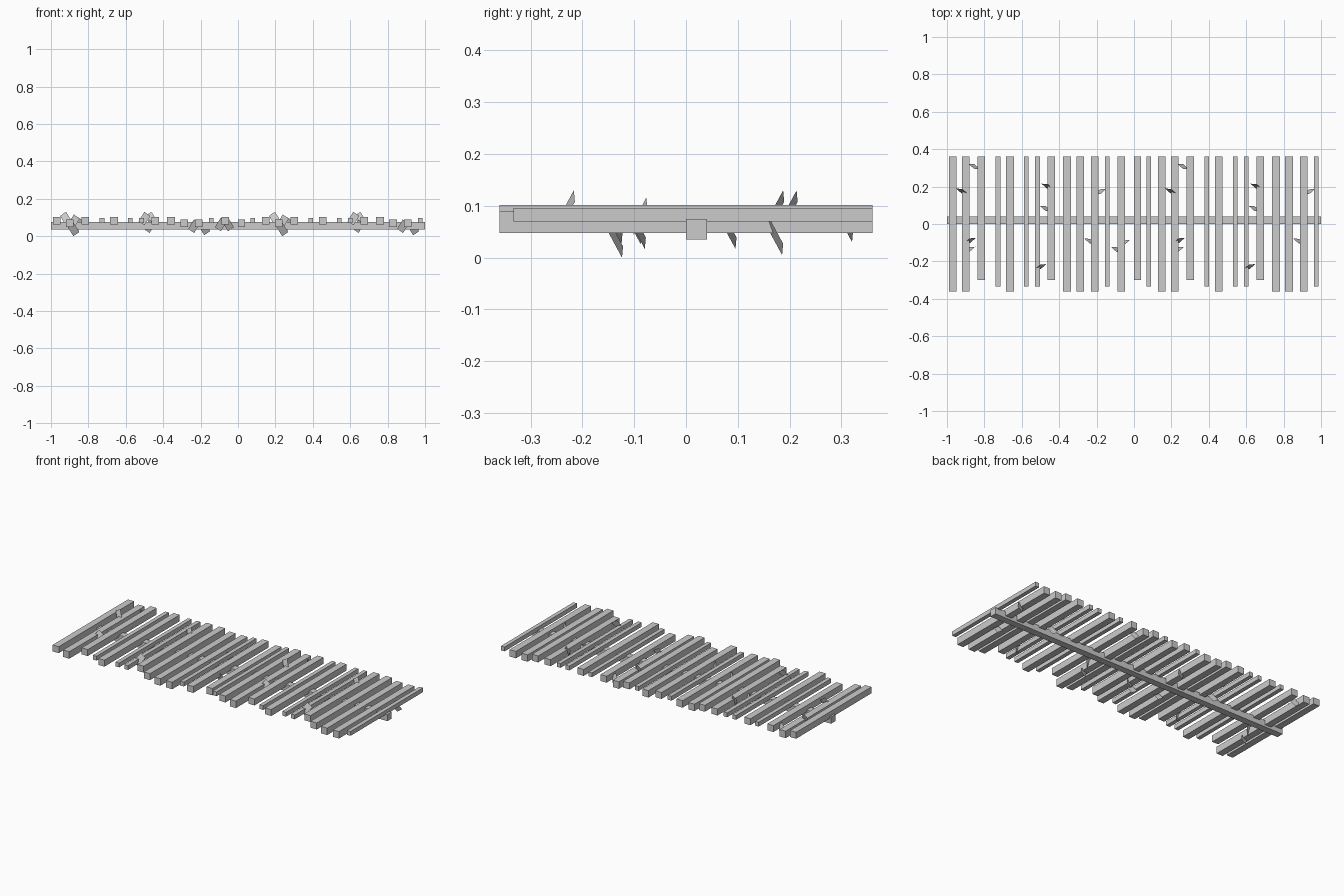
import bpy
from mathutils import Vector

if "Cube" in bpy.data.objects:
    bpy.data.objects.remove(bpy.data.objects["Cube"])


def make_mesh(name, verts, faces):
    mesh = bpy.data.meshes.new(name)
    mesh.from_pydata(verts, [], faces)
    ob = bpy.data.objects.new(name, mesh)
    bpy.context.collection.objects.link(ob)
    return ob


def box(name, lo, hi):
    v = [(x, y, z) for x in (lo[0], hi[0]) for y in (lo[1], hi[1]) for z in (lo[2], hi[2])]
    f = [(0, 1, 3, 2), (4, 6, 7, 5), (0, 4, 5, 1), (2, 3, 7, 6), (0, 2, 6, 4), (1, 5, 7, 3)]
    return make_mesh(name, v, f)


# long support beam
box("beam", (-1, 0, 0.035), (1, 0.041, 0.075))

# slat kinds: half width, front end y, bottom z, top z
KINDS = {
    "H": (0.0205, -0.36, 0.063, 0.102),   # high, full length
    "L": (0.0205, -0.36, 0.048, 0.09),    # low, full length
    "S": (0.0205, -0.30, 0.063, 0.102),   # high, shortened
    "T": (0.0195, -0.30, 0.048, 0.09),    # low, shortened
    "N": (0.0122, -0.333, 0.07, 0.096),   # narrow
}
PERIOD = 1.117
# the first group of slats repeats once along x
group = [(-0.969, "H"), (-0.899, "L"), (-0.817, "S"), (-0.727, "N"), (-0.663, "H"),
         (-0.575, "N"), (-0.516, "N"), (-0.442, "S"), (-0.358, "H"), (-0.288, "L"),
         (-0.209, "L"), (-0.142, "N")]
slats = group + [(-0.068, "H"), (0.019, "T"), (0.078, "N")]
slats += [(x + PERIOD, k) for x, k in group]
for i, (x, kind) in enumerate(slats):
    w, y0, z0, z1 = KINDS[kind]
    box(f"slat_{i + 1}", (x - w, y0, z0), (x + w, 0.36, z1))


# loose flat splinters: x, y, z centre, lean in x, up (+1) or down (-1)
def splinter(name, x, y, z, s, k):
    c = Vector((x, y, z))
    u = Vector((s * 0.031, 0.027, k * 0.05)) / 2
    v = Vector((0.032, 0.002 * s, -s * k * 0.022)) / 2
    make_mesh(name, [c - u - v, c - u + v, c + u + v, c + u - v], [(0, 1, 2, 3)])


repeated = [(-0.92, 0.175, 0.094, -1, 1), (-0.463, 0.201, 0.094, -1, 1),
            (-0.50, -0.229, 0.094, 1, 1), (-0.877, -0.089, 0.08, 1, 1),
            (-0.855, 0.308, 0.066, -1, -1), (-0.88, -0.136, 0.036, 1, -1),
            (-0.473, 0.083, 0.053, -1, -1), (-0.235, -0.092, 0.053, -1, -1),
            (-0.18, 0.173, 0.041, 1, -1)]
pieces = repeated + [(x + PERIOD, *r) for x, *r in repeated]
pieces += [(-0.092, -0.137, 0.062, -1, -1), (-0.053, -0.1, 0.062, 1, -1)]
for i, p in enumerate(pieces):
    splinter(f"splinter_{i + 1}", *p)
